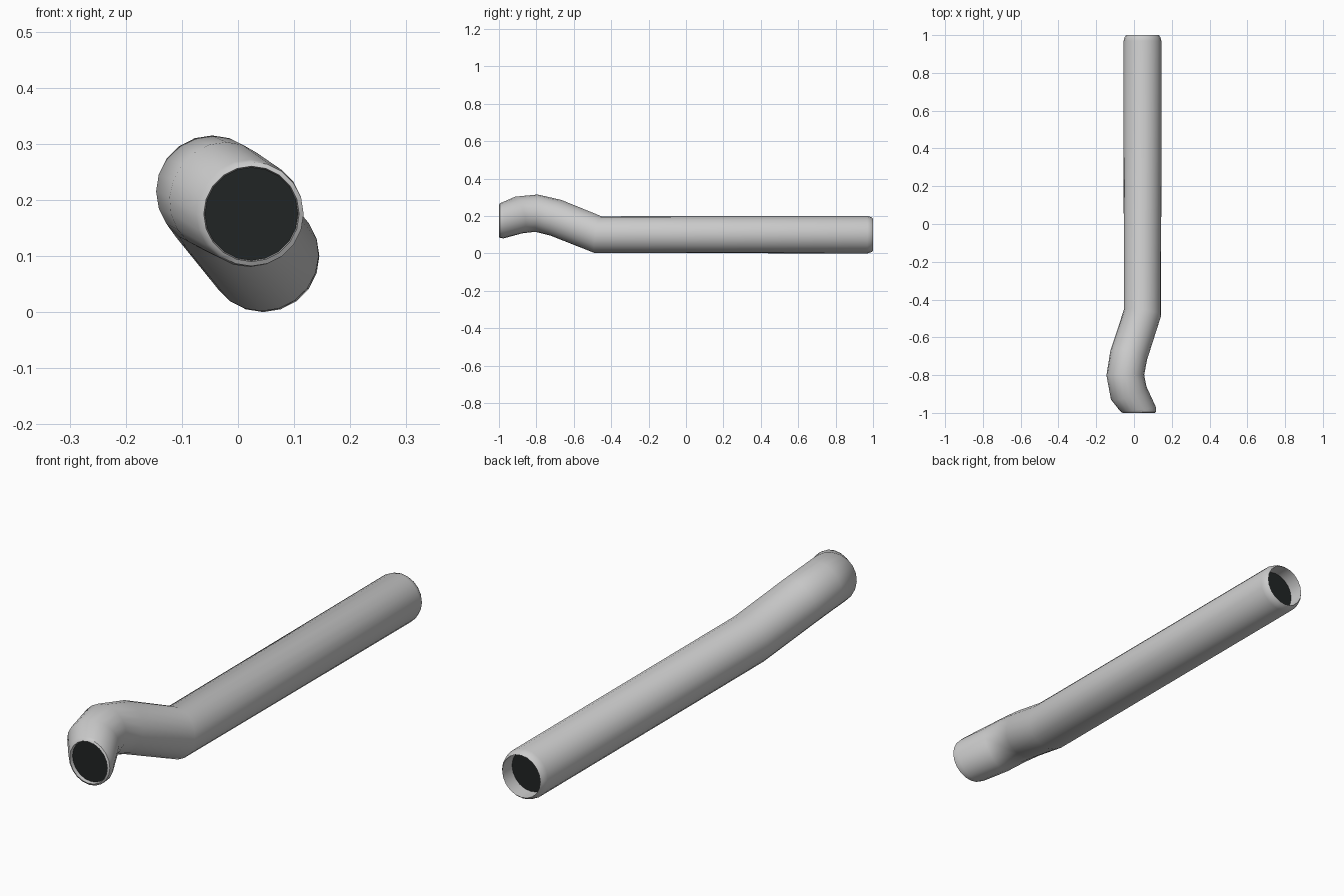
import bpy, bmesh, math
from mathutils import Vector

if "Cube" in bpy.data.objects:
    bpy.data.objects.remove(bpy.data.objects["Cube"])

SIDES = 20
# Centre line with ring radius: (x, y, z, radius)
path = [
    (0.045, 1.00, 0.10, 0.086),
    (0.045, 0.99, 0.10, 0.094),
    (0.045, 0.97, 0.10, 0.10),
    (0.045, -0.47, 0.10, 0.10),
    (-0.028, -0.695, 0.190, 0.10),
    (-0.046, -0.80, 0.215, 0.10),
    (-0.028, -0.895, 0.205, 0.10),
    (0.021, -0.980, 0.176, 0.096),
    (0.024, -0.995, 0.175, 0.093),
    (0.024, -1.00, 0.175, 0.085),
]


def ring(bm, centre, normal, radius):
    side = normal.cross(Vector((0, 0, 1))).normalized()
    up = side.cross(normal).normalized()
    return [bm.verts.new(centre + radius * (math.cos(a) * side + math.sin(a) * up))
            for a in (2 * math.pi * i / SIDES for i in range(SIDES))]


def bridge(bm, a, b):
    for i in range(SIDES):
        j = (i + 1) % SIDES
        bm.faces.new((a[i], a[j], b[j], b[i]))


def finish(name, bm, colour=None):
    mesh = bpy.data.meshes.new(name)
    bm.to_mesh(mesh)
    bm.free()
    ob = bpy.data.objects.new(name, mesh)
    bpy.context.collection.objects.link(ob)
    if colour:
        mat = bpy.data.materials.new(name)
        mat.diffuse_color = colour
        mat.use_nodes = True
        mat.node_tree.nodes["Principled BSDF"].inputs["Base Color"].default_value = mat.diffuse_color
        mesh.materials.append(mat)
    bpy.ops.object.select_all(action='DESELECT')
    ob.select_set(True)
    bpy.context.view_layer.objects.active = ob
    bpy.ops.object.shade_smooth_by_angle(angle=math.radians(40))
    return ob


# Pipe wall: rings along the path plus short inner walls at both mouths
pts = [Vector(p[:3]) for p in path]
front_normal = Vector((0, -1, 0))
BACK_DEPTH, FRONT_DEPTH = 0.06, 0.015
back_in = pts[0] - Vector((0, BACK_DEPTH, 0))
front_in = pts[-1] + Vector((0, FRONT_DEPTH, 0))

bm = bmesh.new()
rings = [ring(bm, back_in, front_normal, 0.084)]
for i, p in enumerate(pts):
    if i <= 2 or i >= len(pts) - 2:
        n = front_normal
    else:
        n = (p - pts[i - 1]).normalized() + (pts[i + 1] - p).normalized()
        if i == len(pts) - 3:
            n = front_normal + 0.2 * n
    rings.append(ring(bm, p, n.normalized(), path[i][3]))
rings.append(ring(bm, front_in, front_normal, 0.083))
for a, b in zip(rings, rings[1:]):
    bridge(bm, b, a)
bm.normal_update()
# Outer wall must face outwards
f = max(bm.faces, key=lambda f: f.calc_area())
if (f.calc_center_median() - Vector((0.045, f.calc_center_median().y, 0.1))).dot(f.normal) < 0:
    bmesh.ops.reverse_faces(bm, faces=bm.faces[:])
finish("pipe", bm)

# Dark discs closing the bore
for name, centre, n, r in (("back_bore", back_in, -front_normal, 0.084),
                           ("front_bore", front_in, front_normal, 0.083)):
    bm = bmesh.new()
    face = bm.faces.new(ring(bm, centre, n, r))
    bm.normal_update()
    if face.normal.dot(n) < 0:
        face.normal_flip()
    finish(name, bm, (0.015, 0.018, 0.018, 1))
